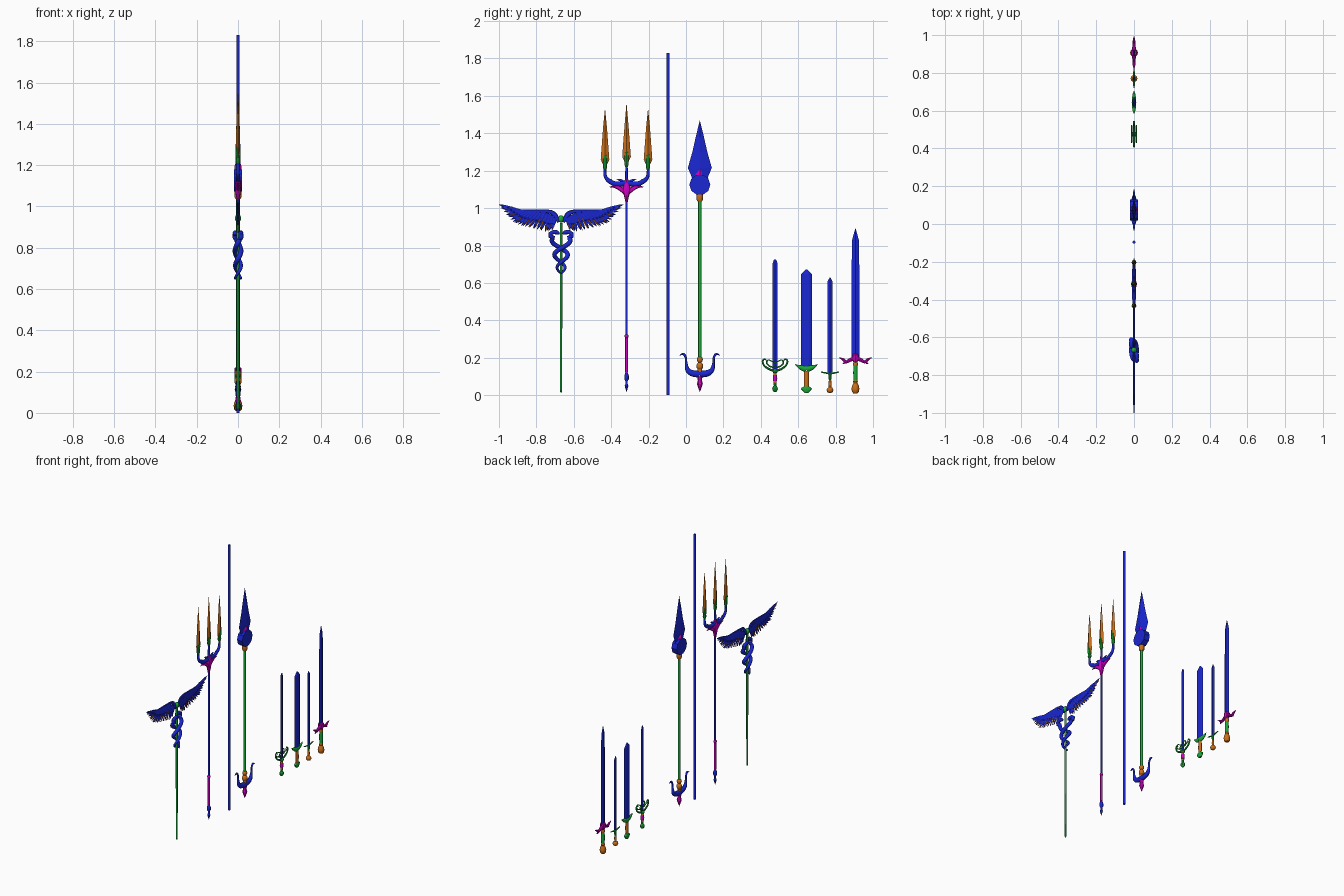
import bpy, bmesh
from math import sin, cos, pi, radians
from mathutils import Vector

COL = {"blue": (0.01, 0.02, 0.65, 1), "green": (0.01, 0.4, 0.04, 1),
       "orange": (0.6, 0.16, 0.01, 1), "magenta": (0.65, 0.0, 0.55, 1)}
MATS = {}
for k, c in COL.items():
    MATS[k] = bpy.data.materials.new(k)
    MATS[k].diffuse_color = c


def loft(bm, st, n=12):
    """Skin elliptical rings along stations (x, y, z, half width, half depth)."""
    rings = []
    for i, s in enumerate(st):
        a, b = st[max(i - 1, 0)], st[min(i + 1, len(st) - 1)]
        t = (Vector(b[:3]) - Vector(a[:3])).normalized()
        u = Vector((1, 0, 0)).cross(t).normalized()
        v = t.cross(u)
        rings.append([bm.verts.new(Vector(s[:3]) + u * s[3] * cos(2 * pi * k / n) + v * s[4] * sin(2 * pi * k / n))
                      for k in range(n)])
    for p, q in zip(rings, rings[1:]):
        for k in range(n):
            bm.faces.new((p[k], p[(k + 1) % n], q[(k + 1) % n], q[k]))
    bm.faces.new(rings[0][::-1])
    bm.faces.new(rings[-1])


def part(name, col, lofts, n=12):
    bm = bmesh.new()
    for st in lofts:
        loft(bm, st, n)
    bmesh.ops.remove_doubles(bm, verts=bm.verts, dist=1e-5)
    bmesh.ops.recalc_face_normals(bm, faces=bm.faces)
    me = bpy.data.meshes.new(name)
    bm.to_mesh(me)
    bm.free()
    ob = bpy.data.objects.new(name, me)
    bpy.context.collection.objects.link(ob)
    me.materials.append(MATS[col])
    if n > 6:
        bpy.ops.object.select_all(action='DESELECT')
        ob.select_set(True)
        bpy.context.view_layer.objects.active = ob
        bpy.ops.object.shade_smooth_by_angle(angle=radians(35))
    return ob


def up(y, *rows):
    """Vertical turned or flat piece: rows (z, half width[, half depth])."""
    return [(0, y, r[0], r[1], r[-1]) for r in rows]


def smooth(pts, steps=6):
    out = []
    for i in range(len(pts) - 1):
        p0, p1, p2, p3 = pts[max(i - 1, 0)], pts[i], pts[i + 1], pts[min(i + 2, len(pts) - 1)]
        for k in range(steps):
            t = k / steps
            out.append([0.5 * (2 * b + (c - a) * t + (2 * a - 5 * b + 4 * c - d) * t * t + (3 * b - a - 3 * c + d) * t ** 3)
                        for a, b, c, d in zip(p0, p1, p2, p3)])
    return out + [list(pts[-1])]


def pair(y, pts, x=0):
    """Mirrored smooth arms: pts (offset, z, half width, half depth)."""
    return [[(x, y + s * p[0], p[1], max(p[2], 0), max(p[3], 0)) for p in smooth(pts)] for s in (-1, 1)]


def ball(y, z, r, h=None):
    h = h or r
    return up(y, *[(z - h * cos(pi * i / 8), r * sin(pi * i / 8)) for i in range(9)])


# plain pole
part("pole", "blue", [up(-0.096, (0, 0.008), (1.83, 0.008))])

# winged staff
Y = -0.668
part("winged_staff_shaft", "green", [up(Y, (0.015, 0.004), (0.03, 0.006), (0.92, 0.007)), ball(Y, 0.942, 0.015, 0.02)])
snakes = []
for s in (-1, 1):
    st = []
    for i in range(73):
        f = i / 72
        z = 0.65 + 0.215 * f ** 1.15
        a = 3 * pi * f
        amp = 0.014 + 0.042 * f
        r = 0.005 + 0.007 * min(1, f * 2)
        st.append((0.014 * cos(a) * s, Y + s * amp * sin(a), z, r, r))
    snakes.append(st[:66])
    # neck curling inward and the head
    e = st[65]
    side = 1 if e[1] > Y else -1
    snakes[-1] += [(0.014 * -s, Y + side * d, z, r, r) for d, z, r in
                   ((0.057, 0.85, 0.012), (0.057, 0.862, 0.012), (0.045, 0.871, 0.011), (0.03, 0.872, 0.012),
                    (0.018, 0.868, 0.011), (0.008, 0.862, 0.004))]
part("coiled_snakes", "blue", snakes)

# wings: an arm with fans of feathers
TIPS = [(0.05, 0.885), (0.085, 0.875), (0.15, 0.89), (0.215, 0.905), (0.26, 0.925), (0.295, 0.965), (0.333, 1.018)]


def feathers(count, length, x, w, drop=0.0):
    out = []
    for s in (-1, 1):
        for i in range(count):
            t = i / (count - 1)
            g = t * (len(TIPS) - 1)
            k = min(int(g), len(TIPS) - 2)
            tip = Vector(TIPS[k]).lerp(Vector(TIPS[k + 1]), g - k)
            base = Vector((0.03 + 0.19 * t, 0.95 + 0.035 * min(1, t * 3)))
            tip = base.lerp(tip, length) - Vector((0, drop))
            out.append([(x, Y + s * p.x, p.y, ww, 0.0022) for p, ww in
                        ((base, w * .6), (base.lerp(tip, .4), w), (base.lerp(tip, .8), w * .7), (tip, 0))])
    return out


part("wing_long_feathers", "blue", feathers(19, 1.0, 0, 0.010), 4)
part("wing_short_feathers", "blue", feathers(15, 0.62, 0.003, 0.010) + feathers(15, 0.62, -0.003, 0.010), 4)
part("wing_feather_edges", "orange", feathers(13, 0.93, 0, 0.006, 0.010), 4)
part("wing_arm", "blue", pair(Y, [(0.012, 0.925, .009, .006), (0.035, 0.965, .013, .007), (0.07, 0.982, .01, .006),
                                  (0.16, 0.985, .008, .005), (0.25, 0.988, .006, .004), (0.333, 1.018, .001, .001)]), 8)

# trident
Y = -0.318
part("trident_shaft", "blue", [up(Y, (0.10, 0.006), (1.06, 0.006)),
     up(Y, (0.015, 0), (0.05, 0.01), (0.06, 0.006), (0.075, 0.006), (0.085, 0.012), (0.105, 0.012), (0.12, 0.006))])
part("trident_grip", "magenta", [up(Y, (0.12, 0.0075), (0.305, 0.0075)), ball(Y, 0.315, 0.011)])
part("trident_collar", "magenta", [up(Y, (1.03, 0.006), (1.06, 0.012), (1.10, 0.024, 0.016), (1.12, 0.02, 0.014),
                                     (1.14, 0.012), (1.17, 0.005))]
     + pair(Y, [(0.0, 1.075, .01, .008), (0.035, 1.105, .012, .008), (0.065, 1.115, .007, .006), (0.095, 1.112, 0, 0)]), 8)
part("trident_arms", "blue", pair(Y, [(0, 1.135, .014, .011), (0.05, 1.128, .013, .01), (0.09, 1.143, .012, .009),
                                      (0.113, 1.17, .009, .008), (0.115, 1.22, .006, .006)])
     + pair(Y, [(0.08, 1.145, .009, .007), (0.11, 1.158, .006, .005), (0.123, 1.175, 0, 0)])
     + pair(Y, [(0.015, 1.14, .008, .006), (0.035, 1.15, .006, .005), (0.055, 1.155, 0, 0)])
     + [up(Y, (1.12, 0.008), (1.25, 0.006))])
prongs, socks = [], []
for dy, b, tip in ((-0.115, 1.235, 1.535), (0, 1.25, 1.565), (0.115, 1.235, 1.535)):
    y = Y + dy
    prongs.append(up(y, (b, 0.012, .006), (b + .025, 0.023, .009), (b + .12, 0.016, .009), (b + .2, 0.010, .007), (tip, 0)))
    socks.append(up(y, (b - .03, 0.007), (b - .015, 0.012), (b, 0.010), (b + .02, 0.013), (b + .05, 0.009), (b + .09, 0)))
part("trident_prongs", "orange", prongs, 4)
part("trident_sockets", "green", socks, 8)

# spear with a hooked foot
Y = 0.074
part("spear_shaft", "green", [up(Y, (0.18, 0.009), (1.05, 0.009))])
part("spear_rings", "orange", [up(Y, (1.035, 0.012), (1.045, 0.017), (1.075, 0.017), (1.085, 0.012)),
     ball(Y, 0.19, 0.016, 0.018), ball(Y, 0.155, 0.018, 0.022), up(Y, (0.11, 0.012), (0.14, 0.012))])
part("spear_blade", "blue", [up(Y, (1.12, 0.03, .012), (1.17, 0.045, .013), (1.215, 0.064, .012),
                               (1.30, 0.04, .011), (1.38, 0.022, .008), (1.47, 0))], 4)
bpy.ops.mesh.primitive_cylinder_add(vertices=10, radius=0.056, depth=0.04, location=(0, Y, 1.125), rotation=(0, pi / 2, 0))
disc = bpy.context.object
disc.name = "spear_disc"
disc.data.materials.append(MATS["blue"])
part("spear_crest", "magenta", [up(Y, (1.16, 0.04, .018), (1.19, 0.028, .018), (1.25, 0, 0))], 4)
part("spear_hooks", "blue", pair(Y, [(0, 0.112, .018, .016), (0.04, 0.117, .017, .014), (0.065, 0.135, .013, .011),
                                     (0.073, 0.17, .007, .007), (0.075, 0.20, .006, .006), (0.088, 0.22, .006, .006),
                                     (0.109, 0.212, .001, .001)]))
part("spear_foot_spike", "magenta", [up(Y, (0.015, 0), (0.06, 0.016), (0.08, 0.011), (0.10, 0.014))], 6)

# swept hilt sword
Y = 0.476
part("swept_sword_blade", "blue", [up(Y, (0.13, 0.014, .005), (0.705, 0.013, .005), (0.725, 0.006, .002))], 4)
part("swept_sword_guard", "green",
     pair(Y, [(0, 0.13, .006, .006), (0.03, 0.138, .006, .006), (0.058, 0.158, .005, .005), (0.066, 0.182, .005, .005),
              (0.055, 0.193, .004, .004), (0.045, 0.182, .002, .002)])
     + [a for x in (-0.013, 0.013) for a in
        pair(Y, [(0, 0.148, .004, .004), (0.025, 0.153, .004, .004), (0.044, 0.17, .004, .004),
                 (0.036, 0.188, .003, .003), (0.012, 0.178, .003, .003), (0, 0.172, .003, .003)], x)]
     + [ball(Y, 0.128, 0.014, 0.012), ball(Y, 0.034, 0.015, 0.018), up(Y, (0.048, .006), (0.06, .009), (0.068, .006))], 8)
part("swept_sword_grip", "orange", [up(Y, (0.06, 0.007), (0.095, 0.010), (0.125, 0.008))])
part("swept_sword_grip_band", "magenta", [up(Y, (0.075, 0.010), (0.09, 0.012), (0.108, 0.010))])

# broad sword
Y = 0.644
part("broad_sword_blade", "blue", [up(Y, (0.14, 0.030, .008), (0.645, 0.030, .008), (0.673, 0.003, .002))], 6)
part("broad_sword_guard", "green", pair(Y, [(0, 0.14, .018, .012), (0.025, 0.146, .014, .010), (0.045, 0.155, .007, .007),
                                            (0.060, 0.165, .001, .001)]))
part("broad_sword_grip", "orange", [up(Y, (0.035, 0.012, .009), (0.085, 0.014, .010), (0.13, 0.012, .009))])
part("broad_sword_pommel", "green", [up(Y, (0.012, .010, .007), (0.018, .017, .010), (0.034, .030, .010),
                                       (0.041, .024, .010), (0.048, .011, .009))])

# short sword
Y = 0.770
part("short_sword_blade", "blue", [up(Y, (0.115, 0.014, .005), (0.608, 0.014, .005), (0.63, 0.001, .001))], 4)
part("short_sword_guard", "green", pair(Y, [(0, 0.115, .006, .006), (0.025, 0.119, .004, .005), (0.049, 0.124, .003, .003)])
     + [up(Y, (0.08, .006), (0.09, .008), (0.112, .008))], 8)
part("short_sword_grip", "orange", [up(Y, (0.035, 0.006), (0.06, 0.008), (0.085, 0.006)), ball(Y, 0.027, 0.018, 0.017)])

# long sword with flared guard
Y = 0.906
part("long_sword_blade", "blue", [up(Y, (0.19, 0.021, .007), (0.60, 0.022, .007), (0.83, 0.018, .006), (0.895, 0, 0))], 4)
part("long_sword_guard", "magenta",
     pair(Y, [(0, 0.198, .014, .016), (0.025, 0.19, .010, .010), (0.05, 0.178, .008, .008), (0.065, 0.19, .007, .007),
              (0.092, 0.203, 0, 0)])
     + pair(Y, [(0.05, 0.185, .007, .006), (0.06, 0.172, .005, .005), (0.07, 0.168, 0, 0)])
     + [up(Y, (0.175, .010), (0.19, .018), (0.215, .018), (0.22, .014))], 8)
part("long_sword_grip", "green", [up(Y, (0.06, 0.010), (0.12, 0.012), (0.18, 0.010))])
part("long_sword_pommel", "orange", [up(Y, (0.01, .012), (0.018, .019), (0.035, .021), (0.05, .018), (0.065, .011), (0.072, .013), (0.08, .010)),
                                     up(Y, (0.155, .011), (0.165, .014), (0.175, .011))])
